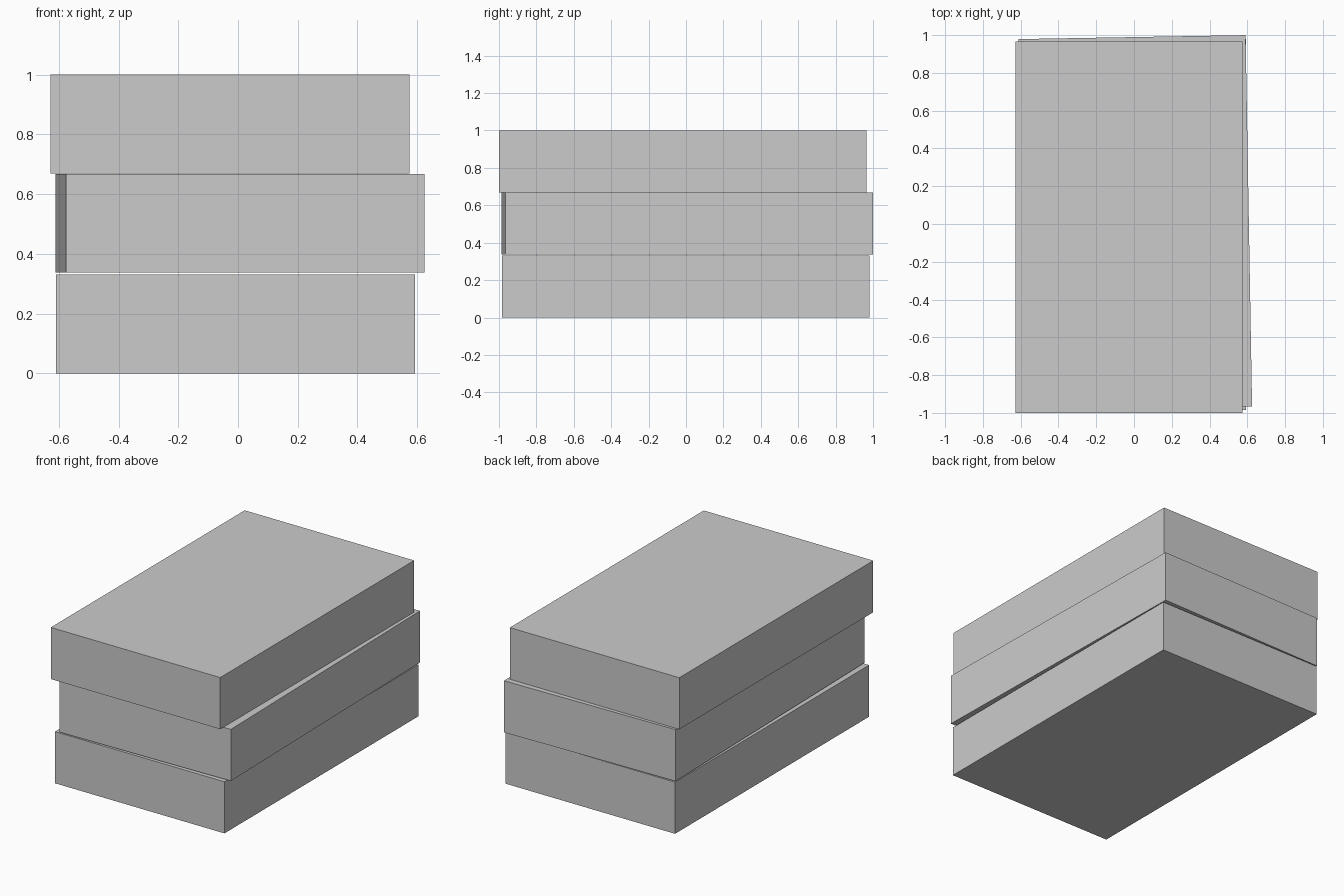
import bpy
import math

cube = bpy.data.objects.get("Cube")
if cube:
    bpy.data.objects.remove(cube, do_unlink=True)

# One plain grey for the whole stack
grey = bpy.data.materials.new("plain grey")
grey.use_nodes = True
colour = (0.6, 0.6, 0.6, 1)
grey.diffuse_color = colour
grey.node_tree.nodes["Principled BSDF"].inputs["Base Color"].default_value = colour

WIDTH, LENGTH, HEIGHT = 1.202, 1.965, 0.331


def slab(name, x, y, bottom, turn=0):
    bpy.ops.mesh.primitive_cube_add(size=1, location=(x, y, bottom + HEIGHT / 2))
    obj = bpy.context.object
    obj.name = name
    obj.scale = (WIDTH, LENGTH, HEIGHT)
    obj.rotation_euler.z = math.radians(turn)
    obj.data.materials.append(grey)
    return obj


# Three equal slabs, loosely stacked with hairline gaps
slab("bottom_slab", -0.008, -0.002, 0)
slab("middle_slab", 0.007, 0.007, 0.337, turn=1)
slab("top_slab", -0.027, -0.0175, 0.669)
